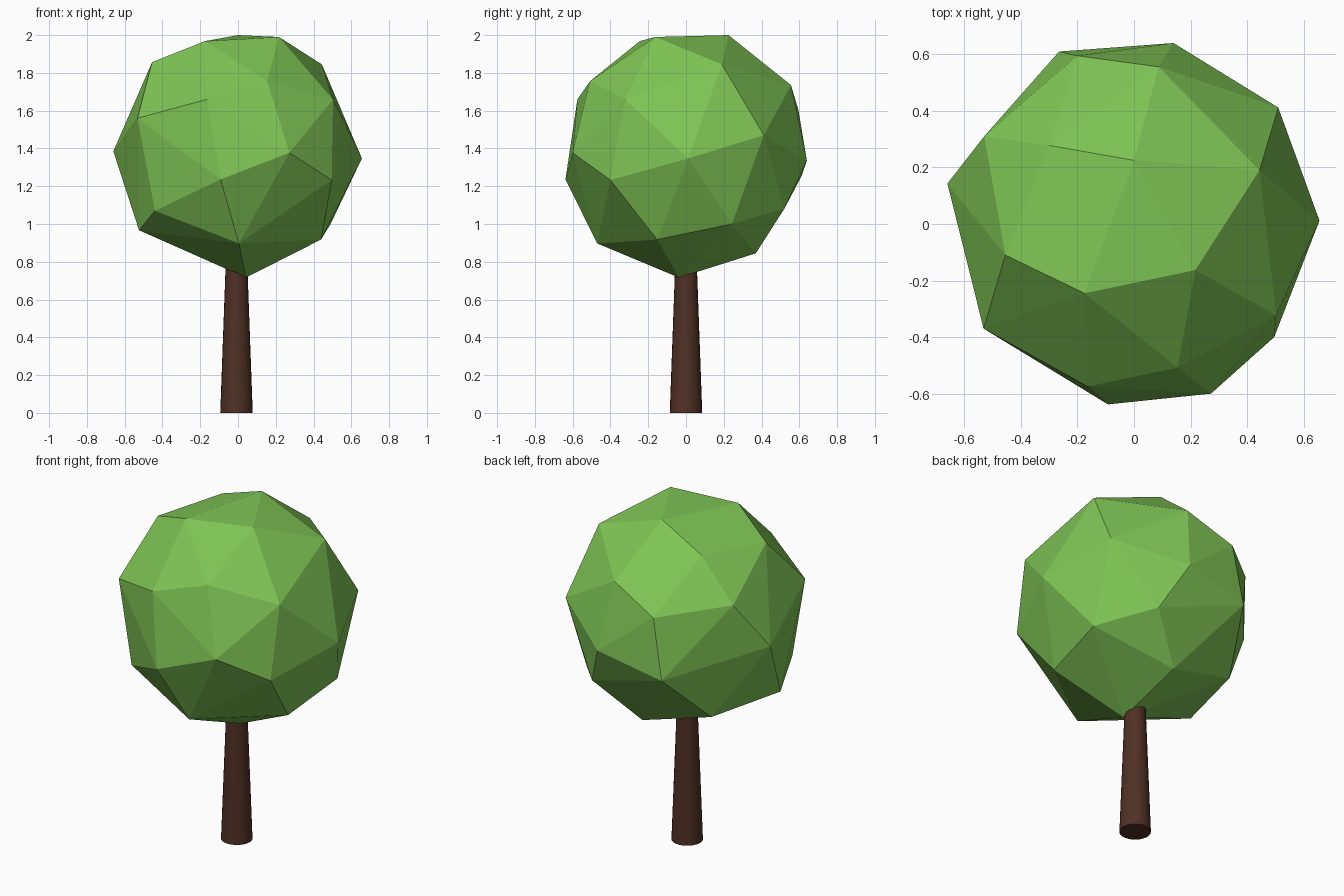
import bpy, bmesh, math


def material(name, color):
    m = bpy.data.materials.new(name)
    m.diffuse_color = (*color, 1)
    return m


# Trunk: smooth tapered cylinder running a little way into the crown
TRUNK_TOP = 0.85
bpy.ops.mesh.primitive_cone_add(vertices=24, radius1=0.086, radius2=0.055,
                                depth=TRUNK_TOP, location=(-0.008, 0, TRUNK_TOP / 2))
trunk = bpy.context.object
trunk.name = "trunk"
bpy.ops.object.shade_smooth_by_angle(angle=math.radians(40))
trunk.data.materials.append(material("bark", (0.08, 0.03, 0.018)))

# Crown: irregular faceted ball, the convex hull of a few corner points
crown_corners = [
    # top cap
    (0, .225, 2.0), (.217, -.163, 1.99), (-.175, -.245, 1.968),
    (-.3, .278, 1.885), (-.455, -.11, 1.857), (.444, .19, 1.845),
    # upper ring
    (.154, -.508, 1.756), (.087, .556, 1.735), (.503, -.323, 1.66),
    (-.164, -.575, 1.66), (-.53, .31, 1.66), (-.2, .595, 1.605),
    (-.532, -.37, 1.56), (.51, .412, 1.47),
    # widest ring
    (-.66, .143, 1.385), (.272, -.6, 1.377), (.656, .012, 1.347),
    (.14, .64, 1.335), (-.265, .61, 1.25), (-.092, -.638, 1.236),
    (.496, -.4, 1.233),
    # lower ring and bottom
    (.26, .52, 1.08), (-.44, -.38, 1.07), (.49, .243, 1.0),
    (-.524, -.146, .967), (-.4, .33, .963), (.44, -.153, .918),
    (.005, -.47, .897), (.03, .37, .845), (.042, -.037, .716),
]
bm = bmesh.new()
for p in crown_corners:
    bm.verts.new(p)
bmesh.ops.convex_hull(bm, input=bm.verts[:])
bmesh.ops.recalc_face_normals(bm, faces=bm.faces[:])
mesh = bpy.data.meshes.new("crown")
bm.to_mesh(mesh)
bm.free()
crown = bpy.data.objects.new("crown", mesh)
bpy.context.collection.objects.link(crown)
mesh.materials.append(material("leaves", (0.21, 0.55, 0.09)))
